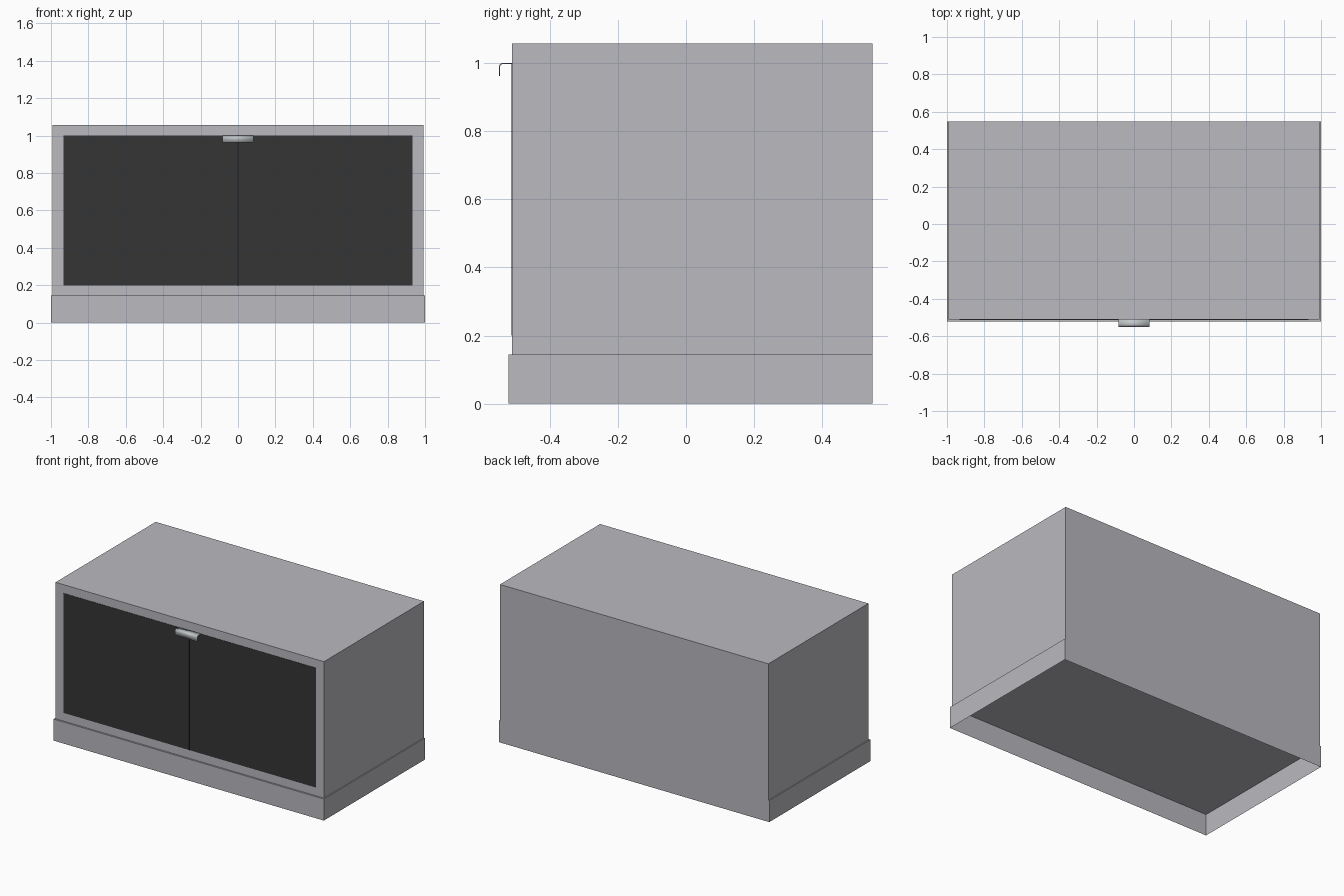
import bpy, bmesh, math

if "Cube" in bpy.data.objects:
    bpy.data.objects.remove(bpy.data.objects["Cube"])


def material(name, rgb):
    m = bpy.data.materials.new(name)
    m.diffuse_color = (*rgb, 1.0)
    m.use_nodes = True
    m.node_tree.nodes["Principled BSDF"].inputs["Base Color"].default_value = m.diffuse_color
    return m


GREY = material("light grey", (0.49, 0.49, 0.525))
DARK = material("charcoal", (0.036, 0.036, 0.036))
BLACK = material("seam black", (0.012, 0.012, 0.012))
METAL = material("handle metal", (0.53, 0.56, 0.57))


def finish(name, bm, mat):
    mesh = bpy.data.meshes.new(name)
    bm.to_mesh(mesh)
    bm.free()
    mesh.materials.append(mat)
    ob = bpy.data.objects.new(name, mesh)
    bpy.context.collection.objects.link(ob)
    return ob


def box(name, x, y, z, mat, open_bottom=False):
    """Box from (min, max) ranges, optionally without its bottom face."""
    bm = bmesh.new()
    bmesh.ops.create_cube(bm, size=1)
    for v in bm.verts:
        v.co = [r[0] + (c + 0.5) * (r[1] - r[0]) for c, r in zip(v.co, (x, y, z))]
    if open_bottom:
        bm.normal_update()
        down = [f for f in bm.faces if f.normal.z < -0.5]
        bmesh.ops.delete(bm, geom=down, context='FACES_ONLY')
    return finish(name, bm, mat)


BACK, FRONT = 0.548, -0.51

# Plinth, hollow from below, and the case standing on it
box("plinth", (-1, 1), (-0.521, BACK), (0, 0.144), GREY, open_bottom=True)
box("case", (-0.993, 0.993), (FRONT, BACK), (0.144, 1.057), GREY, open_bottom=True)

# Two dark front panels with a narrow seam between them
for side, s in (("left", -1), ("right", 1)):
    box(f"{side}_panel", sorted((s * 0.003, s * 0.934)),
        (FRONT - 0.002, FRONT + 0.001), (0.2, 1.0), DARK)
box("centre_seam", (-0.003, 0.003), (FRONT - 0.001, FRONT + 0.001), (0.197, 1.003), BLACK)

# Handle: thin bent strip, going forward and curving down
R = 0.012
path = [(FRONT, 0.999)]
for i in range(6):
    a = math.pi / 2 * i / 5
    path.append((-0.548 + R - R * math.sin(a), 0.999 - R + R * math.cos(a)))
path.append((-0.548, 0.962))
bm = bmesh.new()
rows = [[bm.verts.new((x, y, z)) for x in (-0.083, 0.083)] for y, z in path]
for a, b in zip(rows, rows[1:]):
    bm.faces.new((a[0], b[0], b[1], a[1]))
bmesh.ops.recalc_face_normals(bm, faces=bm.faces)
handle = finish("handle", bm, METAL)
mod = handle.modifiers.new("thickness", 'SOLIDIFY')
mod.thickness = 0.003
mod.offset = 0
bpy.context.view_layer.objects.active = handle
handle.select_set(True)
bpy.ops.object.shade_smooth_by_angle(angle=math.radians(40))
